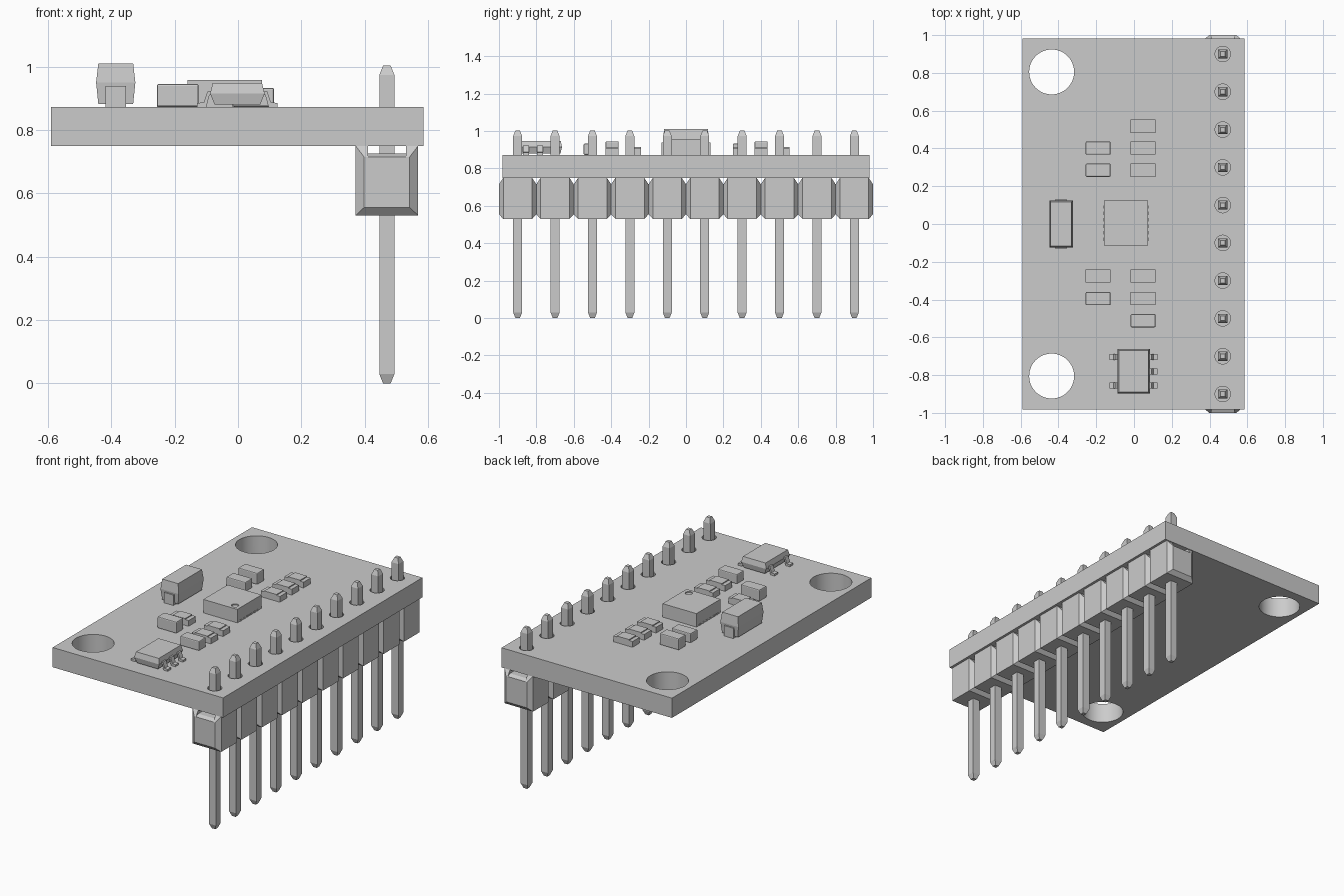
import bpy
import bmesh
from math import cos, sin, tau

if "Cube" in bpy.data.objects:
    bpy.data.objects.remove(bpy.data.objects["Cube"], do_unlink=True)

GREY = (0.6, 0.6, 0.6, 1)
mat = bpy.data.materials.new("plain_grey")
mat.use_nodes = True
mat.diffuse_color = GREY
mat.node_tree.nodes["Principled BSDF"].inputs["Base Color"].default_value = GREY

BOTTOM, TOP = 0.75, 0.873      # board faces
PIN_X = 0.47
PIN_YS = [-0.9 + 0.2 * i for i in range(10)]


def finish(name, bm):
    bmesh.ops.recalc_face_normals(bm, faces=bm.faces)
    mesh = bpy.data.meshes.new(name)
    bm.to_mesh(mesh)
    bm.free()
    ob = bpy.data.objects.new(name, mesh)
    bpy.context.collection.objects.link(ob)
    mesh.materials.append(mat)
    return ob


def loft(bm, rings):
    """Skin a closed tube through rings of points and cap both ends."""
    loops = [[bm.verts.new(p) for p in ring] for ring in rings]
    n = len(loops[0])
    for a, b in zip(loops, loops[1:]):
        for i in range(n):
            j = (i + 1) % n
            bm.faces.new((a[i], a[j], b[j], b[i]))
    bm.faces.new(loops[0])
    bm.faces.new(loops[-1])


def rect(x, y, hx, hy, z):
    return [(x - hx, y - hy, z), (x + hx, y - hy, z), (x + hx, y + hy, z), (x - hx, y + hy, z)]


def circle(x, y, r, z, n):
    return [(x + r * cos(tau * i / n), y + r * sin(tau * i / n), z) for i in range(n)]


def box(bm, x, y, hx, hy, z0, z1):
    loft(bm, [rect(x, y, hx, hy, z0), rect(x, y, hx, hy, z1)])


def cut(ob, bm):
    cutter = finish(ob.name + "_cutter", bm)
    cutter.hide_render = True
    cutter.hide_set(True)
    mod = ob.modifiers.new("holes", "BOOLEAN")
    mod.operation = "DIFFERENCE"
    mod.solver = "EXACT"
    mod.object = cutter
    # bake the cut so that no helper stays in the scene
    bpy.context.view_layer.update()
    baked = bpy.data.meshes.new_from_object(ob.evaluated_get(bpy.context.evaluated_depsgraph_get()))
    ob.modifiers.clear()
    ob.data = baked
    bpy.data.objects.remove(cutter, do_unlink=True)
    bpy.context.view_layer.objects.active = ob
    ob.select_set(True)
    bpy.ops.object.shade_smooth_by_angle()
    ob.select_set(False)


# circuit board with mounting holes and pin holes
bm = bmesh.new()
box(bm, -0.003, 0, 0.588, 0.982, BOTTOM, TOP)
board = finish("circuit_board", bm)
bm = bmesh.new()
for y in (-0.805, 0.805):
    loft(bm, [circle(-0.436, y, 0.119, z, 48) for z in (0.7, 0.9)])
for y in PIN_YS:
    loft(bm, [circle(PIN_X, y, 0.041, z, 24) for z in (0.7, 0.9)])
cut(board, bm)

# header: channelled blocks with bevelled ends
profile = [(-0.099, 0.53), (0.099, 0.53), (0.099, BOTTOM), (0.06, BOTTOM),
           (0.06, 0.726), (-0.06, 0.726), (-0.06, BOTTOM), (-0.099, BOTTOM)]
inset = [(max(-0.072, min(0.072, x)), max(0.555, min(0.715, z))) for x, z in profile]
bm = bmesh.new()
for y in PIN_YS:
    steps = ((-0.1, inset), (-0.077, profile), (0.077, profile), (0.1, inset))
    loft(bm, [[(PIN_X + x, y + dy, z) for x, z in shape] for dy, shape in steps])
finish("header_blocks", bm)

# square pins with tapered tips
bm = bmesh.new()
for y in PIN_YS:
    tips = ((0.012, 0), (0.024, 0.03), (0.024, 0.973), (0.012, 1.003))
    loft(bm, [rect(PIN_X, y, h, h, z) for h, z in tips])
finish("header_pins", bm)

# central chip with a round marker dimple and edge pads
bm = bmesh.new()
box(bm, -0.042, 0.005, 0.117, 0.119, TOP, 0.957)
chip = finish("main_chip", bm)
bm = bmesh.new()
loft(bm, [circle(0.034, -0.077, 0.021, z, 24) for z in (0.95, 0.98)])
cut(chip, bm)
bm = bmesh.new()
for i in range(6):
    box(bm, -0.042, 0.005 + (i - 2.5) * 0.034, 0.119, 0.009, TOP, 0.882)
finish("chip_pads", bm)

# tall moulded capacitor with end tabs
bm = bmesh.new()
x = -0.386
loft(bm, [rect(x, 0, 0.055, 0.117, 0.882), rect(x, 0, 0.062, 0.124, 0.95),
          rect(x, 0, 0.055, 0.117, 1.01)])
finish("tall_capacitor", bm)
bm = bmesh.new()
for side in (-1, 1):
    box(bm, x, side * 0.108, 0.032, 0.023, TOP, 0.938)
finish("capacitor_tabs", bm)

# small plain chip capacitors: x, y, height
bm = bmesh.new()
for x, y, h in ((-0.19, 0.402, 0.072), (-0.19, 0.285, 0.06),
                (-0.19, -0.395, 0.072), (0.048, -0.512, 0.06)):
    box(bm, x, y, 0.066, 0.035, TOP, TOP + h)
small = finish("chip_capacitors", bm)
bevel = small.modifiers.new("soft_edges", "BEVEL")
bevel.width = 0.006
bevel.segments = 2

# chip resistors: raised body between two lower end caps
bm = bmesh.new()
for x, y in ((0.048, 0.518), (0.048, 0.402), (0.048, 0.285),
             (-0.19, -0.275), (0.048, -0.275), (0.048, -0.395)):
    box(bm, x, y, 0.042, 0.035, TOP, TOP + 0.042)
    for side in (-1, 1):
        box(bm, x + side * 0.053, y, 0.013, 0.035, TOP, TOP + 0.036)
finish("chip_resistors", bm)

# five-legged regulator
bm = bmesh.new()
x, y = -0.002, -0.78
loft(bm, [rect(x, y, 0.072, 0.109, 0.88), rect(x, y, 0.086, 0.117, 0.915),
          rect(x, y, 0.078, 0.11, 0.948)])
finish("regulator_body", bm)
gull = [(0.08, 0.922), (0.094, 0.922), (0.106, 0.887), (0.127, 0.885),
        (0.127, TOP), (0.098, TOP), (0.088, 0.91), (0.08, 0.91)]
bm = bmesh.new()
for side, offsets in ((-1, (-0.075, 0.075)), (1, (-0.075, 0, 0.075))):
    for dy in offsets:
        loft(bm, [[(x + side * px, y + dy + w, pz) for px, pz in gull] for w in (-0.016, 0.016)])
finish("regulator_legs", bm)
